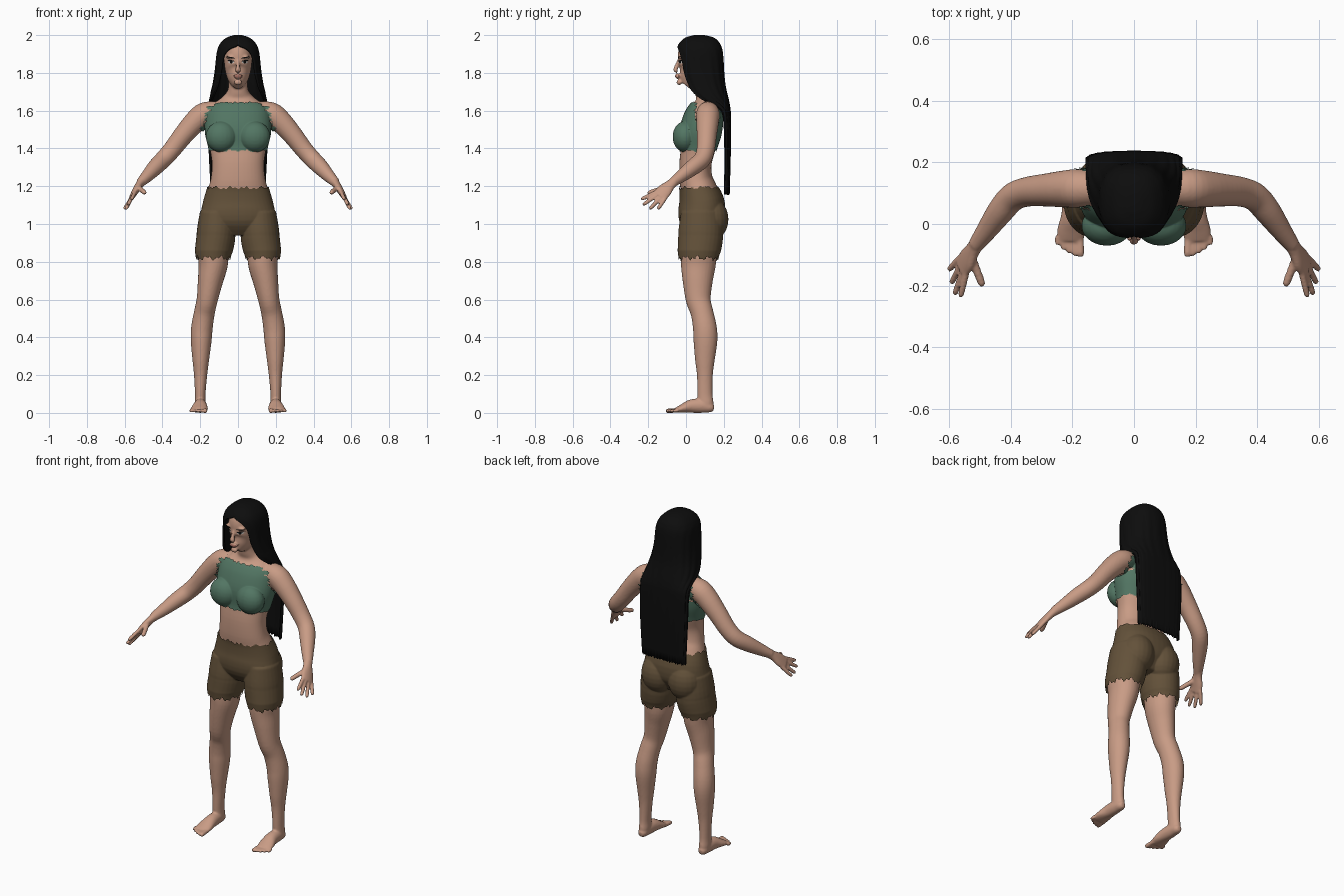
import bpy, bmesh, math
from mathutils import Vector, Matrix
from mathutils.bvhtree import BVHTree

if "Cube" in bpy.data.objects:
    bpy.data.objects.remove(bpy.data.objects["Cube"])


def material(name, rgb):
    m = bpy.data.materials.new(name)
    m.use_nodes = True
    m.diffuse_color = (*rgb, 1)
    bsdf = m.node_tree.nodes["Principled BSDF"]
    bsdf.inputs["Base Color"].default_value = (*rgb, 1)
    bsdf.inputs["Roughness"].default_value = 0.8
    return m


skin = material("skin", (0.58, 0.33, 0.235))
green = material("green cloth", (0.085, 0.18, 0.125))
brown = material("brown cloth", (0.125, 0.083, 0.042))
black = material("black hair", (0.004, 0.004, 0.004))
white = material("eye white", (0.6, 0.57, 0.54))
lip_red = material("lip", (0.36, 0.15, 0.115))


def make_object(name, bm, mat, smooth=True):
    mesh = bpy.data.meshes.new(name)
    bm.to_mesh(mesh)
    bm.free()
    mesh.materials.append(mat)
    for p in mesh.polygons:
        p.use_smooth = smooth
    ob = bpy.data.objects.new(name, mesh)
    bpy.context.collection.objects.link(ob)
    return ob


def spline(rows, steps=4):
    """Smooth curve through rows of numbers."""
    out = []
    for i in range(len(rows) - 1):
        a, b, c, d = (rows[max(0, min(len(rows) - 1, i + k))] for k in (-1, 0, 1, 2))
        for s in range(steps):
            t = s / steps
            out.append([q + t * (r - p) / 2 + t * t * (2 * p - 5 * q + 4 * r - w) / 2
                        + t ** 3 * (3 * q - p - 3 * r + w) / 2
                        for p, q, r, w in zip(a, b, c, d)])
    return out + [list(rows[-1])]


def power(v, e):
    return math.copysign(abs(v) ** e, v)


def tube(bm, rows, side=1, hint=(1, 0, 0), e=1.0, n=28):
    """Closed tube through rows of x, y, z, width radius, depth radius."""
    rows = spline(rows)
    pts = [Vector((r[0] * side, r[1], r[2])) for r in rows]
    hint = Vector((hint[0] * side, hint[1], hint[2]))
    rings = []
    for i, (p, r) in enumerate(zip(pts, rows)):
        t = (pts[min(i + 1, len(pts) - 1)] - pts[max(i - 1, 0)]).normalized()
        u = (hint - t * hint.dot(t)).normalized()
        v = t.cross(u)
        rings.append([bm.verts.new(p + u * r[3] * power(math.cos(a), e) + v * r[4] * power(math.sin(a), e))
                      for a in (math.tau * k / n for k in range(n))])
    for lo, hi in zip(rings, rings[1:]):
        for k in range(n):
            bm.faces.new((lo[k], lo[(k + 1) % n], hi[(k + 1) % n], hi[k]))
    bm.faces.new(rings[0][::-1])
    bm.faces.new(rings[-1])


def ball(bm, centre, radii):
    m = Matrix.Translation(centre) @ Matrix.Diagonal((*radii, 1))
    bmesh.ops.create_uvsphere(bm, u_segments=20, v_segments=12, radius=1, matrix=m)


def stack(bm, rows, e=1.0):
    """Upright tube from rows of height, half width, front y, back y."""
    tube(bm, [(0, (f + b) / 2, z, w, (b - f) / 2) for z, w, f, b in rows], e=e, n=40)


def finger(bm, base, tip, r, side):
    base, tip = Vector(base), Vector(tip)
    tube(bm, [(*base, r, r), (*base.lerp(tip, 0.55), r, r), (*base.lerp(tip, 0.9), r * 0.9, r * 0.9),
              (*tip, r * 0.4, r * 0.4)], side, n=12)


# Torso, neck and head
bm = bmesh.new()
stack(bm, [(0.95, 0.13, 0.02, 0.15), (1.02, 0.19, -0.03, 0.19), (1.1, 0.182, -0.032, 0.2),
           (1.18, 0.16, -0.03, 0.165), (1.24, 0.144, -0.035, 0.14), (1.32, 0.138, -0.035, 0.135),
           (1.4, 0.15, -0.028, 0.155), (1.48, 0.168, -0.03, 0.18), (1.55, 0.168, -0.01, 0.192),
           (1.6, 0.158, 0.015, 0.192), (1.64, 0.125, 0.04, 0.18), (1.675, 0.078, 0.052, 0.16),
           (1.71, 0.054, 0.045, 0.145), (1.76, 0.05, 0.04, 0.14), (1.82, 0.045, 0.05, 0.13)], e=0.88)
stack(bm, [(1.735, 0.024, -0.036, 0.03), (1.76, 0.046, -0.046, 0.08), (1.79, 0.061, -0.048, 0.13),
           (1.82, 0.069, -0.046, 0.155), (1.86, 0.074, -0.042, 0.165), (1.9, 0.076, -0.043, 0.165),
           (1.94, 0.068, -0.03, 0.155), (1.97, 0.048, 0.0, 0.13), (1.982, 0.025, 0.03, 0.1)])
tube(bm, [(0, -0.036, 1.872, 0.007, 0.008), (0, -0.05, 1.835, 0.01, 0.011),
          (0, -0.056, 1.815, 0.016, 0.011), (0, -0.046, 1.806, 0.012, 0.006)], n=14)
ball(bm, (0, -0.044, 1.782), (0.025, 0.013, 0.013))
ball(bm, (0, -0.036, 1.75), (0.022, 0.014, 0.015))

for s in (1, -1):
    ball(bm, (s * 0.035, -0.026, 1.883), (0.03, 0.014, 0.009))
    ball(bm, (s * 0.088, -0.006, 1.462), (0.076, 0.058, 0.075))
    ball(bm, (s * 0.088, 0.135, 1.025), (0.09, 0.083, 0.105))
    # Leg
    tube(bm, [(0.11, 0.08, 1.06, 0.085, 0.1), (0.116, 0.078, 0.95, 0.096, 0.112),
              (0.13, 0.068, 0.85, 0.084, 0.098), (0.132, 0.065, 0.78, 0.077, 0.092),
              (0.146, 0.062, 0.7, 0.067, 0.08), (0.163, 0.065, 0.6, 0.056, 0.066),
              (0.178, 0.085, 0.53, 0.055, 0.06), (0.191, 0.1, 0.45, 0.057, 0.063),
              (0.195, 0.103, 0.38, 0.055, 0.063), (0.197, 0.1, 0.28, 0.044, 0.052),
              (0.198, 0.1, 0.2, 0.035, 0.042), (0.2, 0.1, 0.1, 0.028, 0.04),
              (0.2, 0.104, 0.05, 0.029, 0.042), (0.2, 0.108, 0.015, 0.024, 0.034)], s)
    # Foot and toes
    tube(bm, [(0.2, 0.148, 0.025, 0.014, 0.014), (0.2, 0.13, 0.028, 0.025, 0.026),
              (0.2, 0.09, 0.037, 0.031, 0.037), (0.2, 0.03, 0.036, 0.036, 0.036),
              (0.204, -0.02, 0.023, 0.045, 0.023), (0.206, -0.052, 0.014, 0.043, 0.014)], s)
    for k, y in enumerate((-0.107, -0.105, -0.096, -0.084, -0.068)):
        x = 0.173 + 0.0185 * k
        finger(bm, (x + 0.003, -0.04, 0.014), (x, y, 0.01), 0.0125 if k == 0 else 0.0095, s)
    # Arm
    tube(bm, [(0.11, 0.115, 1.6, 0.05, 0.05), (0.175, 0.116, 1.583, 0.062, 0.062),
              (0.225, 0.114, 1.543, 0.06, 0.06), (0.29, 0.11, 1.47, 0.053, 0.053),
              (0.35, 0.104, 1.393, 0.048, 0.048), (0.395, 0.086, 1.343, 0.046, 0.046),
              (0.435, 0.04, 1.303, 0.043, 0.043), (0.478, -0.02, 1.257, 0.034, 0.034),
              (0.515, -0.07, 1.22, 0.025, 0.025)], s, hint=(0, 1, 0))
    # Palm, fingers and thumb
    spread = Vector((0.3, 0.8, -0.5))
    knuckle = Vector((0.56, -0.143, 1.145))
    tube(bm, [(0.505, -0.055, 1.23, 0.026, 0.024), (0.522, -0.082, 1.208, 0.028, 0.021),
              (0.541, -0.113, 1.178, 0.04, 0.018), (*knuckle, 0.041, 0.014)], s, hint=spread)
    tips = ((0.564, -0.238, 1.13), (0.583, -0.23, 1.1), (0.594, -0.194, 1.078), (0.602, -0.15, 1.078))
    for k, tip in enumerate(tips):
        finger(bm, knuckle + spread * (0.021 * k - 0.031) - Vector((0.006, -0.01, -0.01)), tip, 0.0108, s)
    finger(bm, (0.528, -0.105, 1.195), (0.491, -0.203, 1.163), 0.0135, s)

# Fuse all body parts into one smooth skin
bmesh.ops.recalc_face_normals(bm, faces=bm.faces)
body = make_object("body", bm, skin)
fuse = body.modifiers.new("fuse", "REMESH")
fuse.mode, fuse.voxel_size, fuse.use_smooth_shade = "VOXEL", 0.0055, True
soften = body.modifiers.new("soften", "SMOOTH")
soften.factor, soften.iterations = 0.5, 4
depsgraph = bpy.context.evaluated_depsgraph_get()
fused = bpy.data.meshes.new_from_object(body.evaluated_get(depsgraph))
body.modifiers.clear()
body.data = fused
if not fused.materials:
    fused.materials.append(skin)
for p in fused.polygons:
    p.use_smooth = True


# Ragged clothes, cut from the skin and pushed outward
def jag(a):
    return 0.009 * math.sin(9 * a) + 0.007 * math.sin(22 * a + 1)


def in_top(c):
    a = math.atan2(c.y - 0.08, c.x)
    if not 1.388 + 0.4 * jag(a) < c.z < 1.638 + 0.25 * jag(a):
        return False
    if c.z > 1.52 and 0.065 < c.y + jag(c.z * 25) < 0.15 and abs(c.x) > 0.08:
        return False
    return abs(c.x) < min(0.2, 0.15 + (1.64 - c.z) * 0.36) + 0.7 * jag(c.z * 20)


def in_shorts(c):
    waist = 1.192 + 0.6 * jag(math.atan2(c.y - 0.07, c.x))
    hem = 0.82 + 0.8 * jag(math.atan2(c.y - 0.07, abs(c.x) - 0.13) + (c.x > 0))
    return abs(c.x) < 0.3 and hem < c.z < waist


def garment(name, rule, mat, push):
    bm = bmesh.new()
    bm.from_mesh(fused)
    bm.normal_update()
    moves = [(v, v.normal * push(v.co)) for v in bm.verts]
    drop = [f for f in bm.faces if not rule(f.calc_center_median())]
    for v, d in moves:
        v.co += d
    bmesh.ops.delete(bm, geom=drop, context="FACES")
    for f in bm.faces:
        f.material_index = 0
    return make_object(name, bm, mat)


garment("cropped_top", in_top, green, lambda c: 0.007)
garment("shorts", in_shorts, brown, lambda c: 0.007 + 0.008 * max(0, 1 - abs(c.z - 0.86) / 0.08))

# Long hair: rows of height, half width, front y, back y, half angle of the wrap
hair_rows = [(1.994, 0.022, 0.04, 0.1, 180), (1.982, 0.058, 0.0, 0.145, 180), (1.96, 0.084, -0.026, 0.17, 180),
             (1.942, 0.096, -0.038, 0.18, 178), (1.925, 0.103, -0.042, 0.186, 160), (1.9, 0.108, -0.044, 0.19, 146),
             (1.86, 0.112, -0.042, 0.193, 138), (1.8, 0.118, -0.034, 0.196, 135), (1.74, 0.128, -0.018, 0.202, 130),
             (1.7, 0.138, 0.0, 0.21, 125), (1.66, 0.146, 0.04, 0.22, 115), (1.62, 0.15, 0.12, 0.228, 102),
             (1.57, 0.152, 0.17, 0.232, 98), (1.4, 0.15, 0.185, 0.232, 98), (1.17, 0.138, 0.188, 0.226, 98)]
bm = bmesh.new()
COLS = 72
grid = []
levels = spline(hair_rows)
for i, (z, w, front, back, wrap) in enumerate(levels):
    row = []
    for k in range(COLS + 1):
        a = math.radians(min(wrap, 180)) * (2 * k / COLS - 1)
        strand = 1 + 0.012 * math.cos(k * math.tau / 6) * min(1, (2 - z) * 5)
        drop = abs(jag(k * 1.3)) if i == len(levels) - 1 else 0
        row.append(bm.verts.new((w * strand * power(math.sin(a), 0.8),
                                 (front + back) / 2 + (back - front) / 2 * strand * power(math.cos(a), 0.8), z - drop)))
    grid.append(row)
for hi, lo in zip(grid, grid[1:]):
    for k in range(COLS):
        bm.faces.new((hi[k], hi[k + 1], lo[k + 1], lo[k]))
bm.faces.new(grid[0][:-1])
bmesh.ops.remove_doubles(bm, verts=bm.verts, dist=0.0002)
bmesh.ops.recalc_face_normals(bm, faces=bm.faces)
hair = make_object("long_hair", bm, black)
thick = hair.modifiers.new("thickness", "SOLIDIFY")
thick.thickness, thick.offset = 0.011, 0

# Painted face details laid on the skin
surface = BVHTree.FromPolygons([v.co for v in fused.vertices], [p.vertices[:] for p in fused.polygons])


def patch(name, x, z, rx, rz, mat, lift, tilt=0.0):
    bm = bmesh.new()
    bmesh.ops.create_grid(bm, x_segments=10, y_segments=6, size=1)
    for v in bm.verts:
        u, w = v.co.x, v.co.y
        px = x + rx * u
        pz = z + rz * w * math.sqrt(max(0.02, 1 - u * u)) + tilt * u
        hit = surface.ray_cast(Vector((px, -1, pz)), Vector((0, 1, 0)))[0]
        v.co = (px, (hit.y if hit else 0) - lift, pz)
    bmesh.ops.recalc_face_normals(bm, faces=bm.faces)
    make_object(name, bm, mat)


for s, label in ((1, "left"), (-1, "right")):
    patch(label + "_eye", s * 0.036, 1.857, 0.016, 0.007, white, 0.002)
    patch(label + "_iris", s * 0.036, 1.857, 0.007, 0.007, black, 0.004)
    patch(label + "_lashes", s * 0.037, 1.864, 0.019, 0.0035, black, 0.004, s * 0.002)
    patch(label + "_eyebrow", s * 0.038, 1.881, 0.022, 0.0035, black, 0.002, s * 0.004)
patch("lips", 0, 1.783, 0.024, 0.008, lip_red, 0.002)
